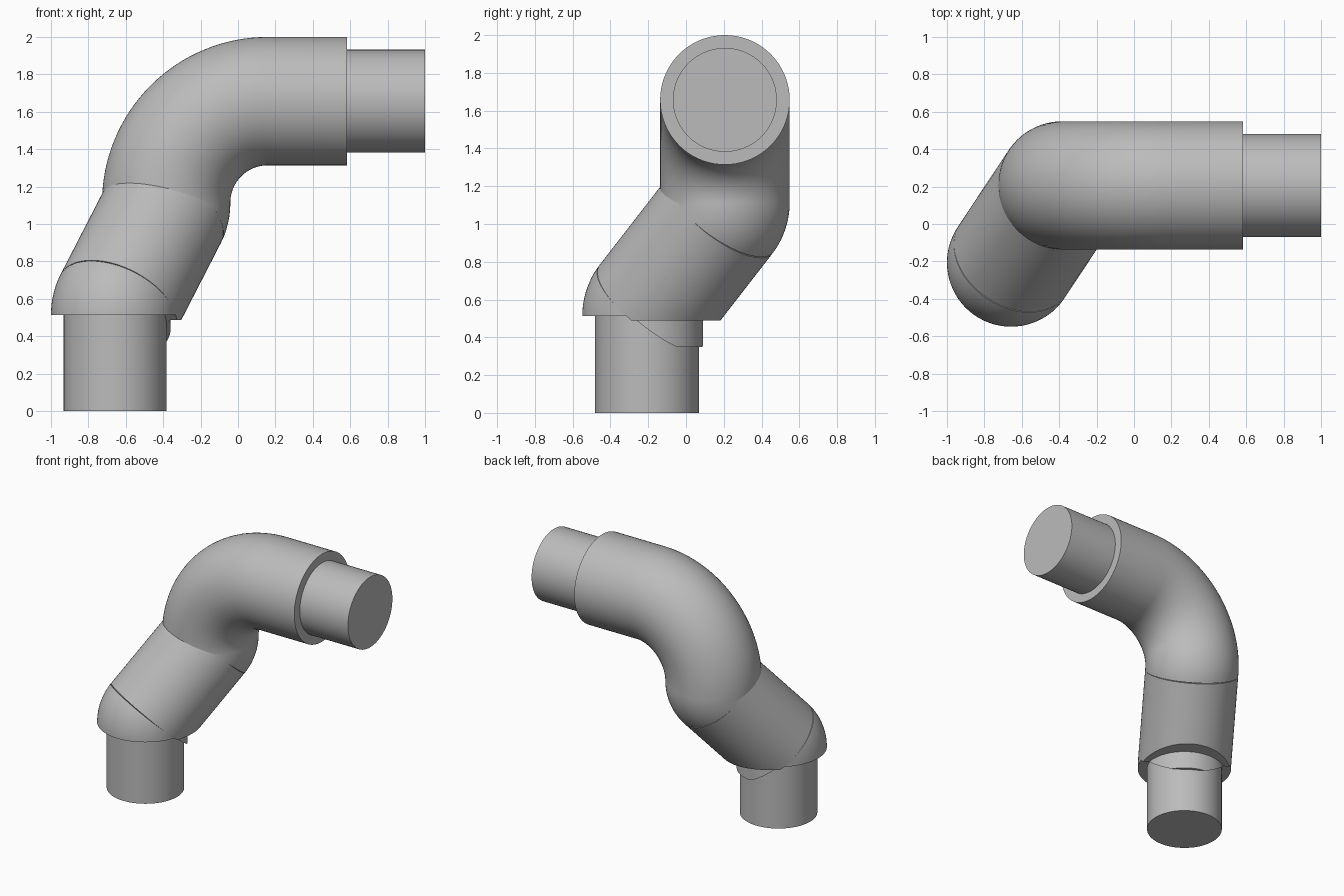
import bpy, bmesh, math
from mathutils import Vector, Matrix

cube = bpy.data.objects.get("Cube")
if cube:
    bpy.data.objects.remove(cube, do_unlink=True)

grey = bpy.data.materials.new("pipe_grey")
grey.use_nodes = True
grey.diffuse_color = (0.5, 0.5, 0.5, 1)
grey.node_tree.nodes["Principled BSDF"].inputs["Base Color"].default_value = (0.5, 0.5, 0.5, 1)

SIDES = 72
R_PIPE, R_SPIGOT, R_COLLAR = 0.343, 0.275, 0.297
R_TIGHT, R_WIDE = 0.089, 0.543          # bend radii
TILT = math.radians(42)
UP = Vector((0, 0, 1))
LEAN = Vector((0.273, 0.412, 0)).normalized()
HINGE = UP.cross(LEAN)
FOOT = Vector((-0.657, -0.206, 0.513))  # centre of the lower mouth
KNEE = Vector((-0.384, 0.206, 1.114))   # where the wide bend turns vertical
LIP = 0.488


def ring(bm, centre, axis, radius):
    matrix = Matrix.Translation(centre) @ axis.to_track_quat('Z', 'Y').to_matrix().to_4x4()
    made = bmesh.ops.create_circle(bm, cap_ends=False, segments=SIDES, radius=radius, matrix=matrix)
    return list({e for v in made["verts"] for e in v.link_edges})


def extend(bm, edges):
    geom = bmesh.ops.extrude_edge_only(bm, edges=edges)["geom"]
    return ([g for g in geom if isinstance(g, bmesh.types.BMVert)],
            [g for g in geom if isinstance(g, bmesh.types.BMEdge)])


def straight(bm, edges, offset):
    verts, edges = extend(bm, edges)
    bmesh.ops.translate(bm, verts=verts, vec=offset)
    return edges


def bend(bm, edges, pivot, axis, angle, steps):
    for _ in range(steps):
        verts, edges = extend(bm, edges)
        bmesh.ops.rotate(bm, verts=verts, cent=pivot,
                         matrix=Matrix.Rotation(angle / steps, 3, axis))
    return edges


def cap(bm):
    bmesh.ops.holes_fill(bm, edges=[e for e in bm.edges if e.is_boundary], sides=0)


def trim(bm, point, normal):
    # Remove everything on the side the normal points to, then close the cut
    bmesh.ops.bisect_plane(bm, geom=bm.verts[:] + bm.edges[:] + bm.faces[:],
                           plane_co=point, plane_no=normal, clear_outer=True)


def finish(bm, name):
    bmesh.ops.recalc_face_normals(bm, faces=bm.faces[:])
    mesh = bpy.data.meshes.new(name)
    bm.to_mesh(mesh)
    bm.free()
    mesh.materials.append(grey)
    obj = bpy.data.objects.new(name, mesh)
    bpy.context.collection.objects.link(obj)
    bpy.ops.object.select_all(action='DESELECT')
    obj.select_set(True)
    bpy.context.view_layer.objects.active = obj
    bpy.ops.object.shade_smooth_by_angle(angle=math.radians(30))


def tube(name, start, end, radius, cuts=()):
    bm = bmesh.new()
    straight(bm, ring(bm, start, end - start, radius), end - start)
    cap(bm)
    for point, normal in cuts:
        trim(bm, point, normal)
        cap(bm)
    finish(bm, name)


# Upper pipe: horizontal run, wide quarter bend, tight bend into the lean
bm = bmesh.new()
mouth = Vector((0.583, KNEE.y, KNEE.z + R_WIDE))
run = KNEE.x + R_WIDE - mouth.x
edges = ring(bm, mouth, Vector((1, 0, 0)), R_PIPE)
edges = straight(bm, edges, Vector((run, 0, 0)))
edges = bend(bm, edges, KNEE + Vector((R_WIDE, 0, 0)), Vector((0, -1, 0)), math.pi / 2, 32)
bend(bm, edges, KNEE - LEAN * R_TIGHT, HINGE, TILT, 14)
cap(bm)
finish(bm, "upper_elbow")

# Lower tight bend, trimmed level with the lip
bm = bmesh.new()
edges = ring(bm, FOOT, UP, R_PIPE)
bend(bm, edges, FOOT + LEAN * R_TIGHT, HINGE, TILT, 14)
cap(bm)
trim(bm, Vector((0, 0, LIP)), -UP)
finish(bm, "lower_elbow")

# Leaning pipe between the two tight bends
shift = LEAN * (R_TIGHT * (1 - math.cos(TILT))) + UP * (R_TIGHT * math.sin(TILT))
tube("leaning_pipe", FOOT + shift, KNEE - shift, R_PIPE, [(Vector((0, 0, LIP)), -UP)])

# Collar wedge under the lip, sliced along the lean
slope = -(LEAN * math.sin(TILT) + UP * math.cos(TILT))
tube("collar_wedge", Vector((FOOT.x, FOOT.y, 0.35)), FOOT, R_COLLAR,
     [(FOOT + LEAN * R_TIGHT, slope)])

# Spigots at both ends
tube("lower_spigot", Vector((FOOT.x, FOOT.y, 0)), FOOT + UP * 0.02, R_SPIGOT)
tube("upper_spigot", mouth - Vector((0.03, 0, 0)), Vector((1, mouth.y, mouth.z)), R_SPIGOT)
